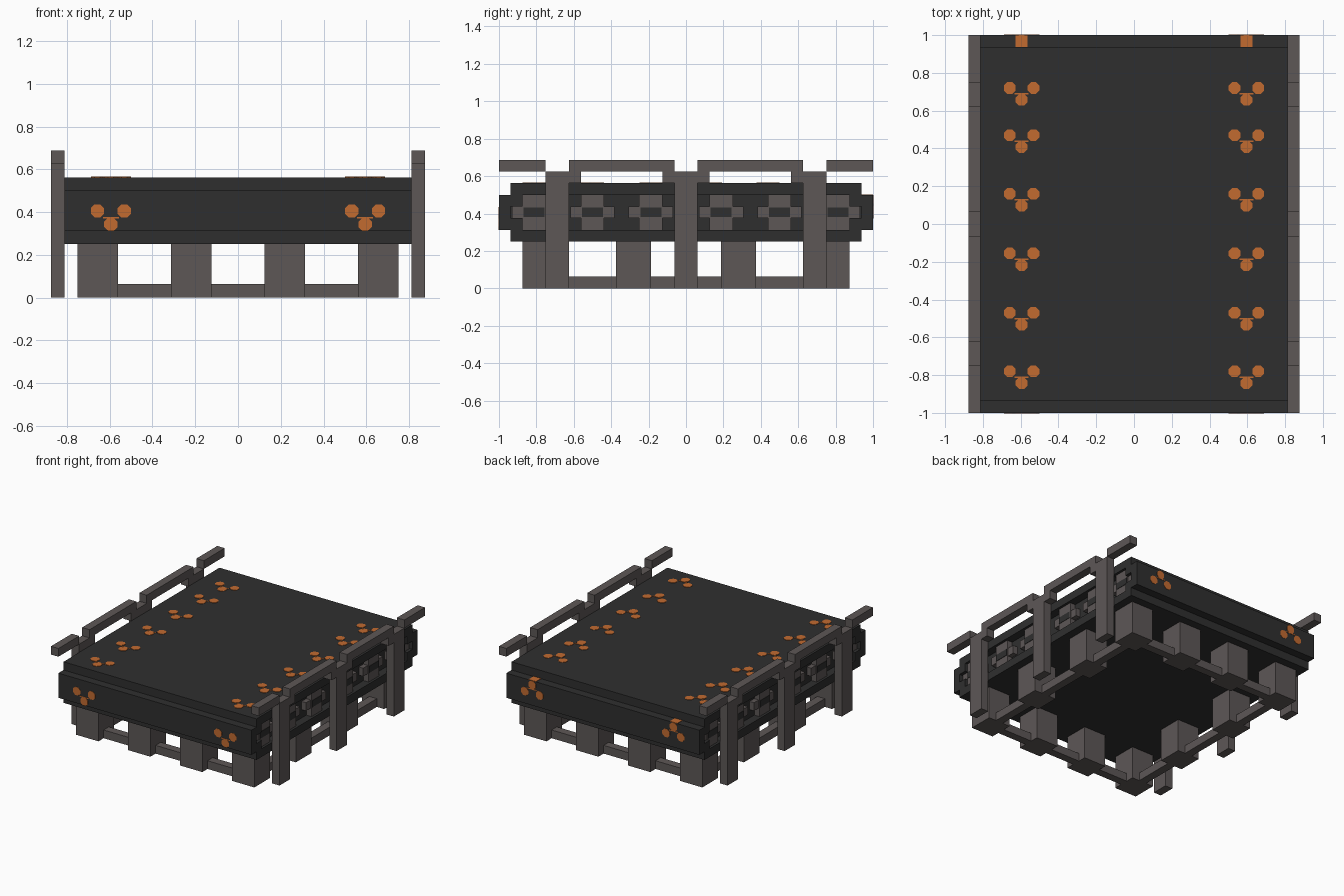
import bpy, bmesh, math
from mathutils import Matrix, Vector

old = bpy.data.objects.get("Cube")
if old:
    bpy.data.objects.remove(old, do_unlink=True)

U = 1 / 16  # grid step of the blocky design


def material(name, rgb):
    m = bpy.data.materials.new(name)
    m.use_nodes = True
    m.diffuse_color = (*rgb, 1)
    bsdf = m.node_tree.nodes["Principled BSDF"]
    bsdf.inputs["Base Color"].default_value = (*rgb, 1)
    bsdf.inputs["Roughness"].default_value = 0.9
    return m


METAL = material("warm grey metal", (0.11, 0.096, 0.094))
RUBBER = material("dark rubber", (0.028, 0.028, 0.028))
ORANGE = material("orange paint", (0.54, 0.145, 0.03))


def finish(name, bm, mat):
    mesh = bpy.data.meshes.new(name)
    bm.to_mesh(mesh)
    bm.free()
    mesh.materials.append(mat)
    ob = bpy.data.objects.new(name, mesh)
    bpy.context.collection.objects.link(ob)
    return ob


def add_box(bm, x, y, z):
    """Add a box from three (low, high) ranges in grid steps."""
    lo = Vector((x[0], y[0], z[0])) * U
    hi = Vector((x[1], y[1], z[1])) * U
    mat = Matrix.Translation((lo + hi) / 2) @ Matrix.Diagonal((*(hi - lo), 1))
    bmesh.ops.create_cube(bm, size=1, matrix=mat)


def boxes(name, mat, ranges):
    bm = bmesh.new()
    for r in ranges:
        add_box(bm, *r)
    return finish(name, bm, mat)


# Belt: top and bottom runs, end plates and the inner core
W = (-13, 13)
boxes("belt_top", RUBBER, [(W, (-15, 15), (8, 9))])
boxes("belt_bottom", RUBBER, [(W, (-15, 15), (4, 5))])
boxes("belt_front", RUBBER, [(W, (-16, -15), (5, 8))])
boxes("belt_back", RUBBER, [(W, (15, 16), (5, 8))])
boxes("belt_core", RUBBER, [((-12, 12), (-15, 15), (5, 8))])

# Side details: cross-shaped gears, dark hubs and belt corner fillets
for side, label in ((-1, "right"), (1, "left")):
    def span(a, b):
        return tuple(sorted((side * a, side * b)))
    gears, hubs, teeth = [], [], []
    for y in (-13, -8, -3, 3, 8, 13):
        gears += [(span(12, 12.7), (y - 1, y + 1), (5, 8)),
                  (span(12, 12.6), (y - 1.9, y + 1.9), (6, 7))]
        hubs.append((span(12.6, 12.75), (y - 0.9, y + 0.9), (6.1, 6.9)))
    for y in (-15, 14):
        teeth += [(span(12, 13), (y, y + 1), z) for z in ((5, 6), (7, 8))]
    boxes(label + "_gears", METAL, gears)
    boxes(label + "_gear_hubs", RUBBER, hubs)
    boxes(label + "_belt_corners", RUBBER, teeth)

    # Guard rail with posts, brackets and stepped handrail
    X = span(13, 14)
    boxes(label + "_rail_posts", METAL,
          [(X, y, (0, 10)) for y in ((-12, -10), (-1, 1), (10, 12))])
    boxes(label + "_rail_brackets", METAL,
          [(X, y, (9, 10)) for y in ((-10, -9), (-2, -1), (1, 2), (9, 10))])
    boxes(label + "_handrail", METAL,
          [(X, y, (10, 11)) for y in ((-16, -12), (-10, -1), (1, 10), (12, 16))])

# Base: legs around the edge, joined by a low frame
LEG_X, LEG_Y = (-10.5, -3.5, 3.5, 10.5), (-12.5, -4.5, 4.5, 12.5)
boxes("base_legs", METAL,
      [((x - 1.5, x + 1.5), (y - 1.5, y + 1.5), (0, 4))
       for x in LEG_X for y in LEG_Y if abs(x) > 10 or abs(y) > 12])
boxes("base_frame", METAL,
      [((x - 0.5, x + 0.5), (-12, 12), (0, 1)) for x in (-10.5, 10.5)] +
      [((-10, 10), (y - 0.5, y + 0.5), (0, 1)) for y in (-12.5, 12.5)])


# Painted arrow marks: three dots, the middle one leading
def add_mark(bm, place):
    for dx, dy in ((-1, 0), (1, 0), (0, -1)):
        m = place @ Matrix.Translation((dx * U, dy * U, 0)) \
            @ Matrix.Rotation(math.pi / 8, 4, 'Z')
        bmesh.ops.create_cone(bm, cap_ends=True, segments=8, radius1=U * 0.54,
                              radius2=U * 0.54, depth=0.004, matrix=m)
    bar = place @ Matrix.Translation((0, -U / 2, 0)) \
        @ Matrix.Diagonal((U * 1.2, U * 0.12, 0.004, 1))
    bmesh.ops.create_cube(bm, size=1, matrix=bar)


def marks(name, places):
    bm = bmesh.new()
    for p in places:
        add_mark(bm, p)
    return finish(name, bm, ORANGE)


MARK_X = (-0.595, 0.595)
marks("top_marks", [Matrix.Translation((x, y, 9 * U + 0.001)) for x in MARK_X
                    for y in (0.72, 0.47, 0.16, -0.155, -0.47, -0.78)])
upright = Matrix.Rotation(math.pi / 2, 4, 'X')
marks("front_marks", [Matrix.Translation((x, -1, 0.405)) @ upright for x in MARK_X])
marks("back_marks", [Matrix.Translation((x, 1, 0.405)) @ Matrix.Rotation(-math.pi / 2, 4, 'X')
                     for x in MARK_X])
boxes("back_edge_marks", ORANGE,
      [((x / U - 0.5, x / U + 0.5), (15, 16), (7.98, 8.04)) for x in MARK_X])
